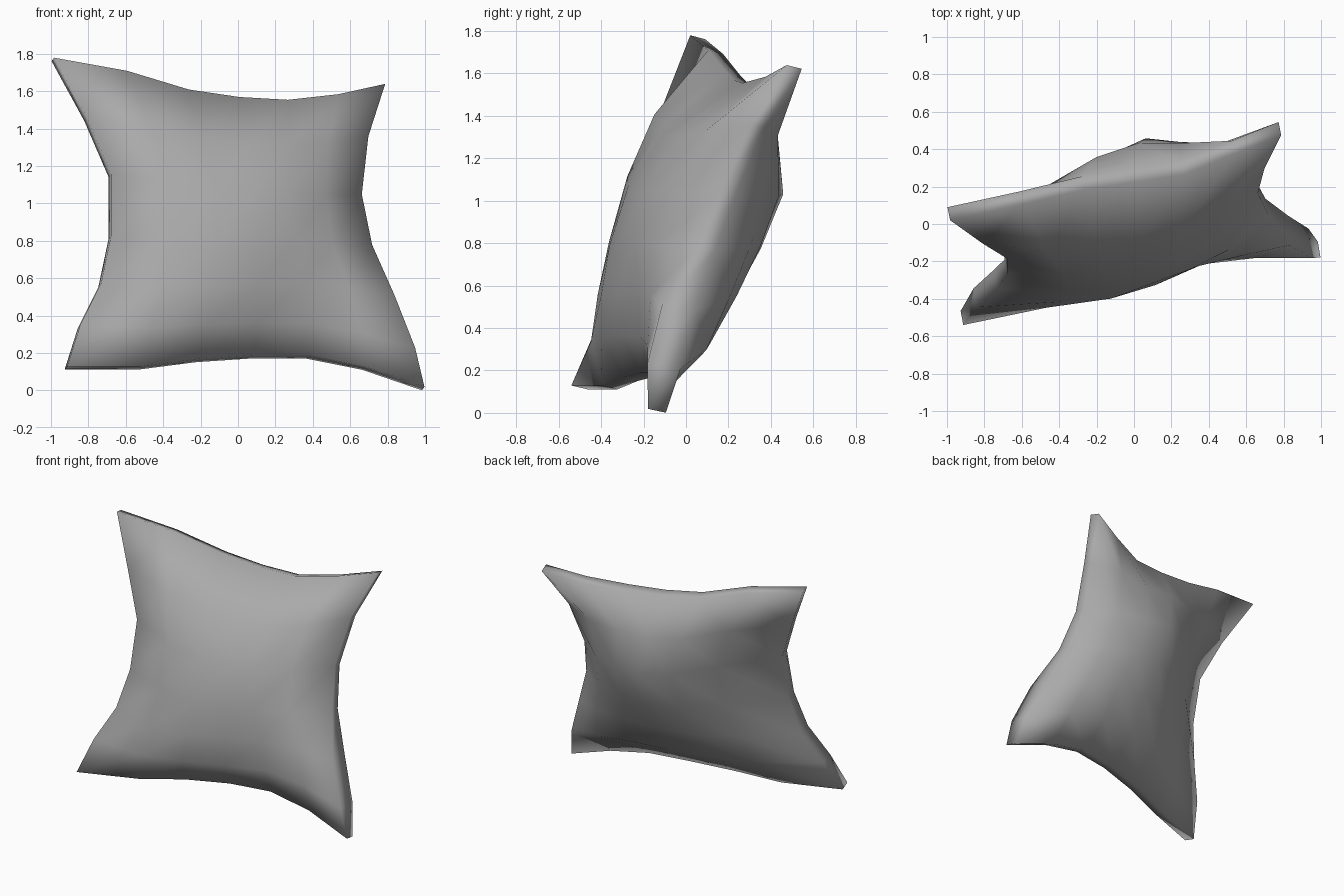
import bpy
import bmesh
from math import exp
from mathutils import Vector

default_cube = bpy.data.objects.get("Cube")
if default_cube:
    bpy.data.objects.remove(default_cube, do_unlink=True)

STEPS = 6                                # segments along each seam
RIM = Vector((-.007, .035, -.009))       # half width of the tilted seam band
BULGE = 0.30                             # padding in the middle of a panel

# Seam lines of the cushion, corner to corner
bottom = [(-.92, -.505, .12), (-.53, -.36, .12), (-.22, -.26, .16), (.08, -.18, .18),
          (.37, -.13, .18), (.67, -.12, .12), (.99, -.13, .01)]
top = [(-.99, .055, 1.77), (-.6, .14, 1.7), (-.27, .22, 1.6), (0, .26, 1.56),
       (.26, .3, 1.545), (.53, .41, 1.575), (.78, .51, 1.63)]
left = [bottom[0], (-.85, -.41, .34), (-.74, -.31, .56), (-.685, -.23, .82),
        (-.685, -.15, 1.15), (-.815, -.07, 1.45), top[0]]
right = [bottom[-1], (.94, -.06, .22), (.83, .01, .5), (.71, .1, .77),
         (.655, .2, 1.04), (.69, .33, 1.35), top[-1]]
bottom, top, left, right = ([Vector(p) for p in seam]
                            for seam in (bottom, top, left, right))


def middle_point(i, j):
    """Blend the four seams into one middle surface."""
    u, v = i / STEPS, j / STEPS
    across = left[j].lerp(right[j], u)
    along = bottom[i].lerp(top[i], v)
    corners = bottom[0].lerp(bottom[-1], u).lerp(top[0].lerp(top[-1], u), v)
    return across + along - corners


def padding(i, j, side):
    """Full in the middle, thin at the seams, uneven like soft filling."""
    u, v = i / STEPS, j / STEPS
    amount = BULGE * (16 * u * (1 - u) * v * (1 - v)) ** 0.7
    low = (v - .25) ** 2 / .03
    if side < 0:     # front is slack towards the lower left, with a full corner seam
        slack = 0.5 * exp(-(.8 * (u - .72) ** 2 + .6 * (v - .2) ** 2) / .05)
        return amount * (1 - slack) + 0.11 * exp(-(u - 1) ** 2 / .01 - low)
    # back is fuller towards the top, with a full seam at the lower right
    full = 0.5 * exp(-(.5 * (u - .5) ** 2 + (v - .75) ** 2) / .06)
    return amount * (.92 + .92 * full) + 0.04 * exp(-u ** 2 / .01 - low)


def add_panel(bm, side):
    """Add one padded face of the cushion; side is -1 for front, 1 for back."""
    count = range(STEPS + 1)
    grid = [[bm.verts.new(middle_point(i, j)
                          + side * (RIM + Vector((0, padding(i, j, side), 0))))
             for j in count] for i in count]
    for i in range(STEPS):
        for j in range(STEPS):
            bm.faces.new((grid[i][j], grid[i + 1][j], grid[i + 1][j + 1], grid[i][j + 1]))
    return grid


def outline(grid):
    """List the border vertices of a panel in order."""
    return ([grid[i][0] for i in range(STEPS)]
            + [grid[STEPS][j] for j in range(STEPS)]
            + [grid[i][STEPS] for i in range(STEPS, 0, -1)]
            + [grid[0][j] for j in range(STEPS, 0, -1)])


# Front and back panels joined by a narrow seam band
bm = bmesh.new()
front = outline(add_panel(bm, -1))
back = outline(add_panel(bm, 1))
for k in range(len(front)):
    bm.faces.new((front[k - 1], front[k], back[k], back[k - 1]))
bmesh.ops.recalc_face_normals(bm, faces=bm.faces)
mesh = bpy.data.meshes.new("cushion")
bm.to_mesh(mesh)
bm.free()
mesh.shade_smooth()

# Plain grey cloth
cloth = bpy.data.materials.new("grey_cloth")
cloth.use_nodes = True
grey = (0.4, 0.4, 0.4, 1)
cloth.diffuse_color = grey
cloth.node_tree.nodes["Principled BSDF"].inputs["Base Color"].default_value = grey
mesh.materials.append(cloth)

cushion = bpy.data.objects.new("cushion", mesh)
bpy.context.collection.objects.link(cushion)
